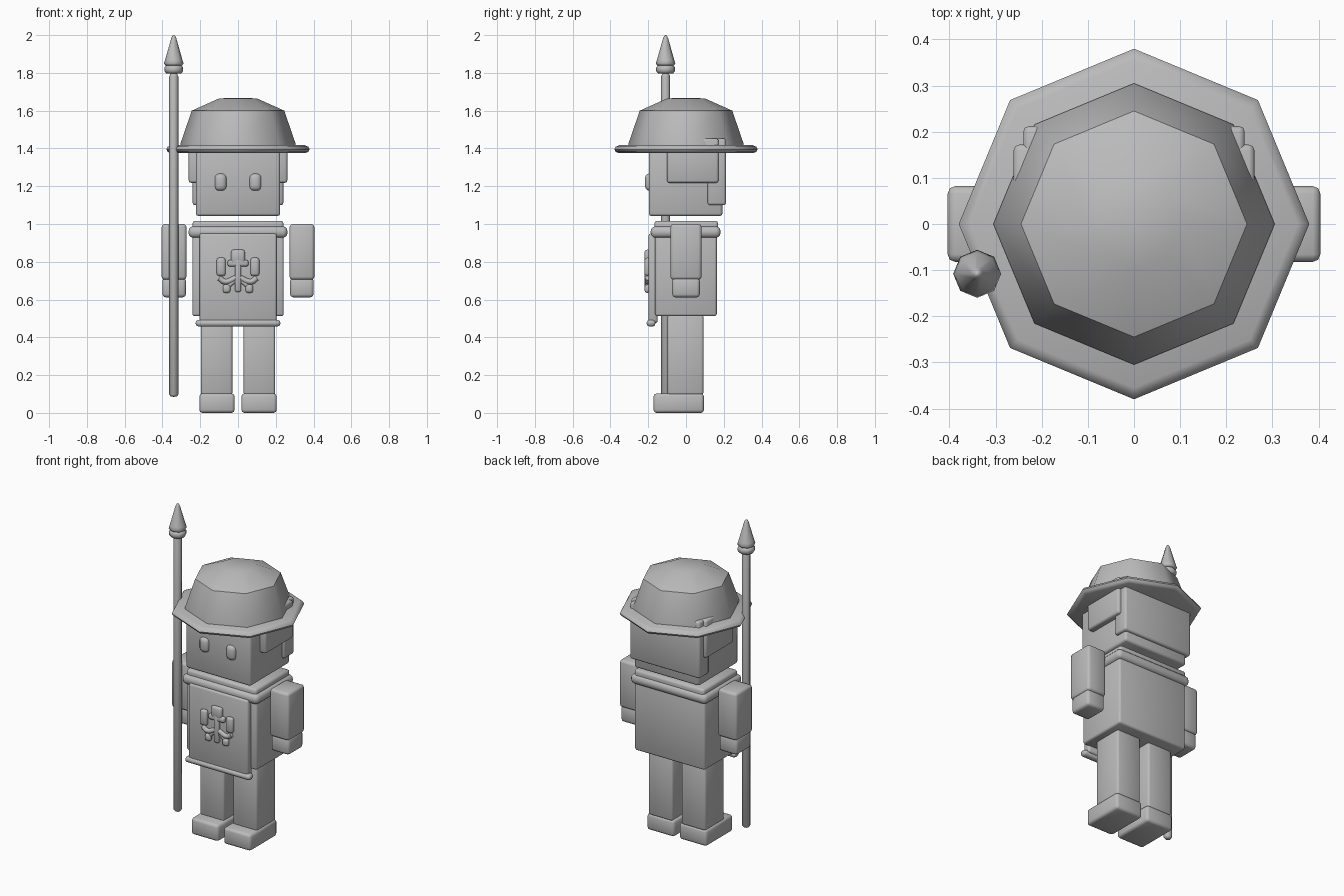
import bpy
import bmesh
import math
from mathutils import Vector

default = bpy.data.objects.get("Cube")
if default:
    bpy.data.objects.remove(default, do_unlink=True)

GREY = (0.5, 0.5, 0.5, 1.0)
stone = bpy.data.materials.new("plain_grey")
stone.use_nodes = True
stone.diffuse_color = GREY
stone.node_tree.nodes["Principled BSDF"].inputs["Base Color"].default_value = GREY


def add_mesh(name, bm, smooth_angle=None):
    """Turn a bmesh into a smooth object; edges above the angle stay sharp."""
    bmesh.ops.recalc_face_normals(bm, faces=bm.faces[:])
    mesh = bpy.data.meshes.new(name)
    bm.to_mesh(mesh)
    bm.free()
    mesh.materials.append(stone)
    obj = bpy.data.objects.new(name, mesh)
    bpy.context.collection.objects.link(obj)
    for poly in mesh.polygons:
        poly.use_smooth = True
    if smooth_angle is not None:
        bpy.ops.object.select_all(action="DESELECT")
        obj.select_set(True)
        bpy.context.view_layer.objects.active = obj
        bpy.ops.object.shade_smooth_by_angle(angle=math.radians(smooth_angle))
    return obj


def block(name, x, y, z, bevel=0.012, segments=2):
    """Rounded box given by its (min, max) range on each axis."""
    bm = bmesh.new()
    bmesh.ops.create_cube(bm, size=1)
    for v in bm.verts:
        v.co = Vector([(lo + hi) / 2 + c * (hi - lo)
                       for (lo, hi), c in zip((x, y, z), v.co)])
    bmesh.ops.bevel(bm, geom=bm.edges[:], offset=bevel, segments=segments,
                    profile=0.5, affect="EDGES", clamp_overlap=True)
    return add_mesh(name, bm)


def pair(name, x, y, z, **options):
    """The same block on both sides of the body."""
    block("left_" + name, x, y, z, **options)
    block("right_" + name, (-x[1], -x[0]), y, z, **options)


def turned(name, profile, centre=(0, 0), sides=8, smooth_angle=46):
    """Revolve an (r, z) profile that starts and ends on the axis."""
    bm = bmesh.new()
    rings = []
    for r, z in profile:
        if r == 0:
            rings.append([bm.verts.new((*centre, z))] * sides)
            continue
        angles = [math.tau * i / sides for i in range(sides)]
        rings.append([bm.verts.new((centre[0] + r * math.cos(a),
                                    centre[1] + r * math.sin(a), z)) for a in angles])
    for low, high in zip(rings, rings[1:]):
        for i in range(sides):
            j = (i + 1) % sides
            corners = dict.fromkeys((low[i], low[j], high[j], high[i]))
            bm.faces.new(list(corners))
    return add_mesh(name, bm, smooth_angle)


def tube(name, points, radius):
    """Thin rounded strand on the chest, from (x, z) points."""
    curve = bpy.data.curves.new(name, "CURVE")
    curve.dimensions = "3D"
    curve.bevel_depth = radius
    curve.bevel_resolution = 2
    curve.use_fill_caps = True
    curve.resolution_u = 6
    spline = curve.splines.new("BEZIER")
    spline.bezier_points.add(len(points) - 1)
    for point, (px, pz) in zip(spline.bezier_points, points):
        point.co = (px, -0.203, pz)
        point.handle_left_type = point.handle_right_type = "AUTO"
    curve.materials.append(stone)
    obj = bpy.data.objects.new(name, curve)
    bpy.context.collection.objects.link(obj)
    bpy.ops.object.select_all(action="DESELECT")
    obj.select_set(True)
    bpy.context.view_layer.objects.active = obj
    bpy.ops.object.convert(target="MESH")


# Legs and feet
pair("foot", (0.018, 0.205), (-0.172, 0.095), (0, 0.103), bevel=0.016)
pair("leg", (0.03, 0.197), (-0.098, 0.092), (0.095, 0.52))

# Torso, shoulder plate and rolled collar
block("torso", (-0.242, 0.242), (-0.163, 0.163), (0.512, 0.99))
block("shoulder_plate", (-0.241, 0.241), (-0.167, 0.17), (0.96, 1.017), bevel=0.014)
block("collar", (-0.262, 0.262), (-0.187, 0.183), (0.927, 0.988), bevel=0.026, segments=3)

# Front tabard with a rolled hem
block("tabard", (-0.205, 0.205), (-0.198, -0.15), (0.475, 0.95))
block("tabard_hem", (-0.224, 0.224), (-0.208, -0.162), (0.457, 0.493), bevel=0.015)

# Raised chest ornament: beads, stem and scrolls
FRONT = (-0.219, -0.19)
block("ornament_stem", (-0.017, 0.017), FRONT, (0.64, 0.82), bevel=0.01)
block("ornament_bud", (-0.036, 0.036), FRONT, (0.79, 0.864), bevel=0.012)
block("ornament_band", (-0.055, 0.055), FRONT, (0.775, 0.81), bevel=0.011)
pair("ornament_leaf", (0.066, 0.113), FRONT, (0.725, 0.822), bevel=0.013)
pair("ornament_bead", (0.04, 0.08), FRONT, (0.635, 0.68), bevel=0.013)
for side, word in ((1, "left"), (-1, "right")):
    tube(word + "_ornament_scroll",
         [(side * 0.1, 0.715), (side * 0.07, 0.695), (side * 0.01, 0.715)], 0.015)
    tube(word + "_ornament_root",
         [(side * 0.01, 0.7), (side * 0.035, 0.685), (side * 0.06, 0.66)], 0.011)

# Arms and hands
pair("arm", (0.273, 0.404), (-0.082, 0.082), (0.705, 1.0), bevel=0.016)
pair("hand", (0.276, 0.4), (-0.073, 0.073), (0.612, 0.715), bevel=0.016)

# Head, eyes and hair
block("head", (-0.223, 0.223), (-0.197, 0.193), (1.042, 1.44), bevel=0.014)
pair("eye", (0.06, 0.124), (-0.217, -0.14), (1.175, 1.268), bevel=0.025, segments=3)
pair("side_hair", (0.15, 0.261), (-0.1, 0.172), (1.218, 1.453))
block("back_hair", (-0.24, 0.24), (0.115, 0.212), (1.1, 1.453))

# Wide eight-sided hat
turned("hat_brim", [(0, 1.375), (0.355, 1.375), (0.372, 1.382), (0.38, 1.395),
                    (0.372, 1.409), (0.355, 1.417), (0, 1.42)])
turned("hat_crown", [(0, 1.40), (0.305, 1.40), (0.305, 1.425), (0.245, 1.60),
                     (0.10, 1.665), (0, 1.668)])

# Spear
SPEAR = (-0.34, -0.108)
turned("spear_shaft", [(0, 0.085), (0.016, 0.087), (0.024, 0.097), (0.024, 1.78),
                       (0.018, 1.795), (0, 1.80)], SPEAR, smooth_angle=60)
turned("spear_collar", [(0, 1.795), (0.04, 1.797), (0.05, 1.81), (0.05, 1.828),
                        (0.04, 1.84), (0, 1.842)], SPEAR, smooth_angle=60)
turned("spear_tip", [(0, 1.838), (0.045, 1.84), (0.052, 1.85), (0.046, 1.868),
                     (0.013, 1.985), (0.006, 1.998), (0, 2.0)], SPEAR, smooth_angle=60)
